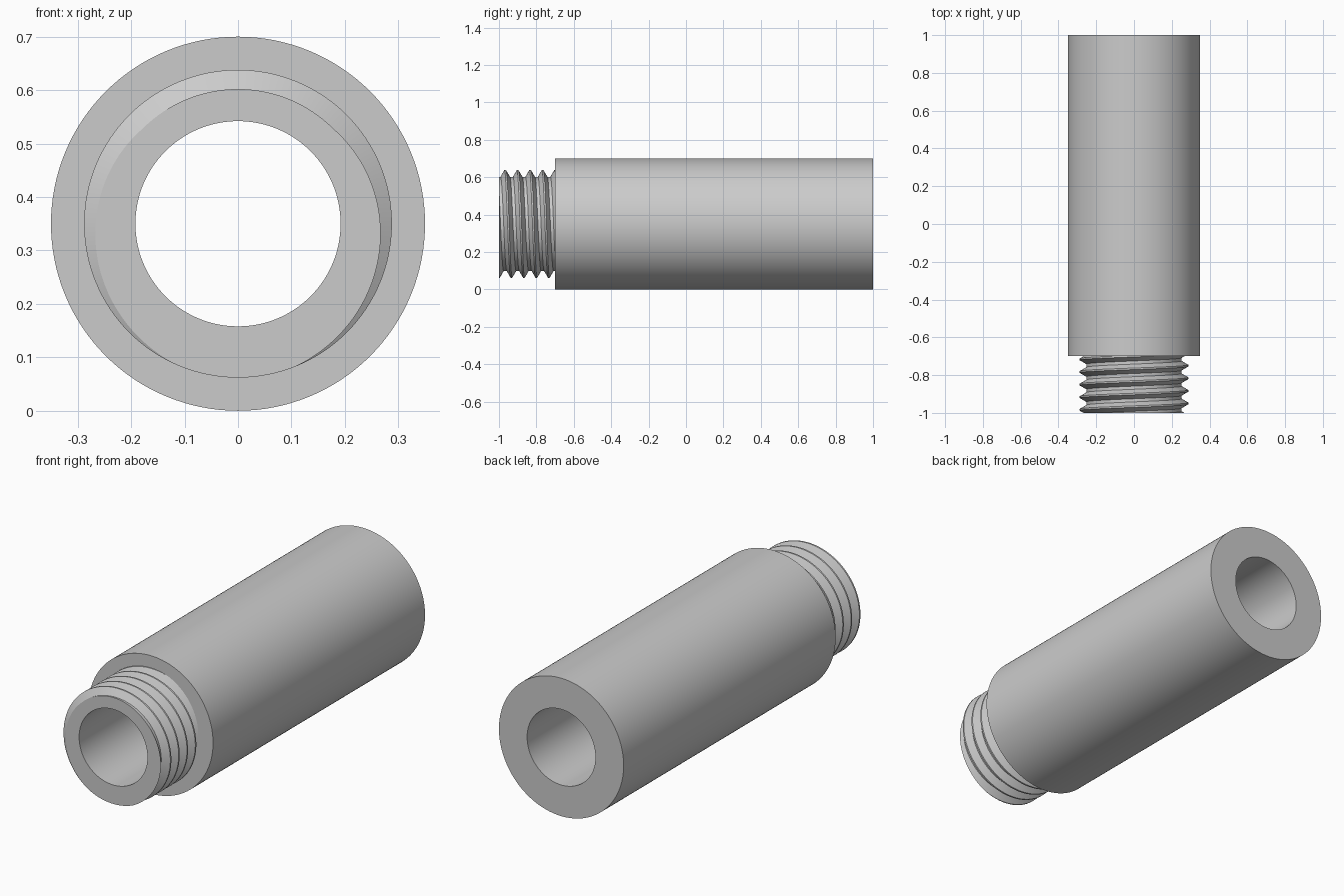
import bpy
import bmesh
from math import cos, sin, tau, radians

cube = bpy.data.objects.get("Cube")
if cube:
    bpy.data.objects.remove(cube)

SEGMENTS = 128
CENTRE_Z = 0.35
BODY_R, BORE_R = 0.35, 0.192
CREST_R, ROOT_R = 0.288, 0.252
FRONT, SHOULDER, BACK = -1.0, -0.7, 1.0
PITCH = 0.0667

bm = bmesh.new()


def sweep(profile, lead=0.0):
    """Turn a (radius, y) profile once round the y axis, sliding by lead."""
    rows = []
    for i in range(SEGMENTS + 1):
        a = tau * i / SEGMENTS
        slide = -lead * i / SEGMENTS
        rows.append([bm.verts.new((r * cos(a), y + slide, CENTRE_Z + r * sin(a)))
                     for r, y in profile])
    for one, two in zip(rows, rows[1:]):
        for j in range(len(profile) - 1):
            bm.faces.new((one[j], one[j + 1], two[j + 1], two[j]))


# Screw thread: right-handed helix with flat crests and roots
tooth = [(CREST_R, -0.0625), (CREST_R, 0.0625), (ROOT_R, 0.375), (ROOT_R, 0.625)]
thread = [(r, -0.95 + (turn + t) * PITCH) for turn in range(-1, 8) for r, t in tooth]
sweep(thread, PITCH)
bmesh.ops.remove_doubles(bm, verts=bm.verts[:], dist=1e-5)

# Trim the thread at the front end and at the shoulder
for y, direction in ((FRONT, -1), (SHOULDER, 1)):
    bmesh.ops.bisect_plane(bm, geom=bm.verts[:] + bm.edges[:] + bm.faces[:],
                           dist=1e-5, plane_co=(0, y, 0),
                           plane_no=(0, direction, 0), clear_outer=True)

# Body wall, back face and through bore
sweep([(BODY_R, SHOULDER), (BODY_R, BACK), (BORE_R, BACK), (BORE_R, FRONT)])
bmesh.ops.remove_doubles(bm, verts=bm.verts[:], dist=5e-5)

# Flat rings closing the front end and the shoulder
for y in (FRONT, SHOULDER):
    rim = [e for e in bm.edges if e.is_boundary
           and all(abs(v.co.y - y) < 1e-4 for v in e.verts)]
    bmesh.ops.triangle_fill(bm, use_beauty=True, use_dissolve=False,
                            edges=rim, normal=(0, -1, 0))
bmesh.ops.recalc_face_normals(bm, faces=bm.faces[:])

mesh = bpy.data.meshes.new("threaded_tube")
bm.to_mesh(mesh)
bm.free()
tube = bpy.data.objects.new("threaded_tube", mesh)
bpy.context.collection.objects.link(tube)

# Plain grey metal
grey = bpy.data.materials.new("grey_metal")
grey.use_nodes = True
colour = (0.6, 0.6, 0.6, 1)
grey.diffuse_color = colour
grey.node_tree.nodes["Principled BSDF"].inputs["Base Color"].default_value = colour
mesh.materials.append(grey)

bpy.ops.object.select_all(action="DESELECT")
tube.select_set(True)
bpy.context.view_layer.objects.active = tube
bpy.ops.object.shade_smooth_by_angle(angle=radians(30))
